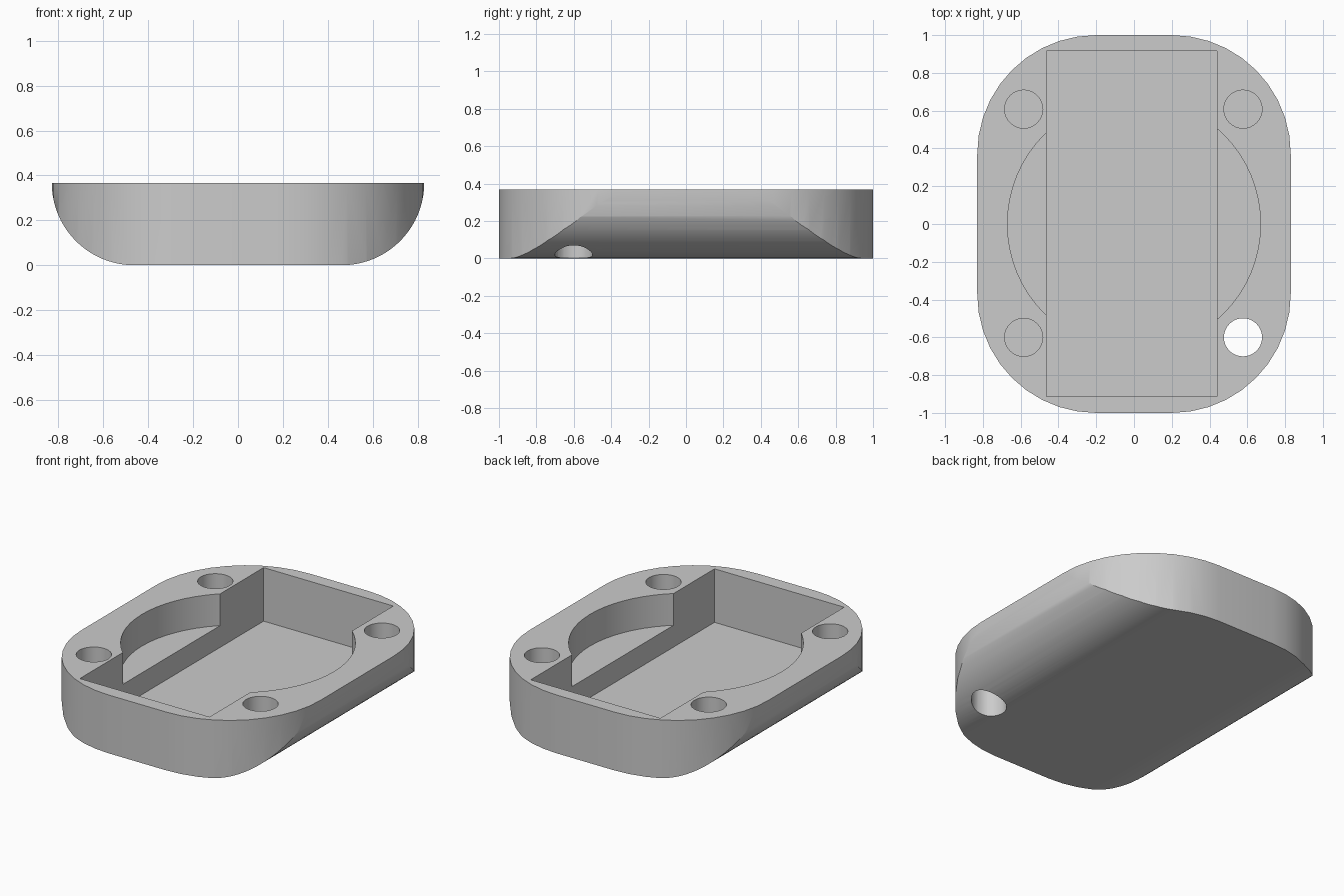
import bpy, bmesh
from math import sin, cos, pi, radians
from mathutils import Matrix, Vector

old = bpy.data.objects.get("Cube")
if old:
    bpy.data.objects.remove(old, do_unlink=True)

HEIGHT = 0.367
HALF_X, HALF_Y = 0.83, 1.0
CORNER = 0.63

grey = bpy.data.materials.new("plain grey")
grey.use_nodes = True
colour = (0.6, 0.6, 0.6, 1)
grey.diffuse_color = colour
grey.node_tree.nodes["Principled BSDF"].inputs["Base Color"].default_value = colour


def arc(cx, cy, radius, start, end, steps):
    return [(cx + radius * cos(radians(start + (end - start) * i / steps)),
             cy + radius * sin(radians(start + (end - start) * i / steps)))
            for i in range(steps + 1)]


def prism(name, points, offset):
    """Extrude a closed loop of 3D points along an offset."""
    bm = bmesh.new()
    face = bm.faces.new([bm.verts.new(p) for p in points])
    top = bmesh.ops.extrude_face_region(bm, geom=[face])["geom"]
    moved = [v for v in top if isinstance(v, bmesh.types.BMVert)]
    bmesh.ops.translate(bm, verts=moved, vec=Vector(offset))
    bmesh.ops.recalc_face_normals(bm, faces=bm.faces)
    mesh = bpy.data.meshes.new(name)
    bm.to_mesh(mesh)
    bm.free()
    mesh.materials.append(grey)
    obj = bpy.data.objects.new(name, mesh)
    bpy.context.collection.objects.link(obj)
    return obj


def upright(name, outline, bottom, top):
    return prism(name, [(x, y, bottom) for x, y in outline], (0, 0, top - bottom))


def carve(target, cutter, operation="DIFFERENCE"):
    cutter.hide_render = True
    mod = target.modifiers.new(cutter.name, "BOOLEAN")
    mod.operation, mod.solver, mod.object = operation, "EXACT", cutter
    bpy.ops.object.select_all(action="DESELECT")
    bpy.context.view_layer.objects.active = target
    target.select_set(True)
    bpy.ops.object.modifier_apply(modifier=mod.name)
    bpy.data.objects.remove(cutter, do_unlink=True)


# Body: rounded rectangle, seen from above
cx, cy = HALF_X - CORNER, HALF_Y - CORNER
outline = []
for i, (sx, sy) in enumerate([(1, 1), (-1, 1), (-1, -1), (1, -1)]):
    outline += arc(sx * cx, sy * cy, CORNER, 90 * i, 90 * i + 90, 10)
body = upright("housing_body", outline, 0, HEIGHT)

# Rounded lower side edges: trough profile running front to back
side = HALF_X - HEIGHT
profile = (arc(-side, HEIGHT, HEIGHT, 180, 270, 20) + arc(side, HEIGHT, HEIGHT, 270, 360, 20)
           + [(HALF_X, 0.6), (-HALF_X, 0.6)])
carve(body, prism("trough_profile", [(x, -1.2, z) for x, z in profile], (0, 2.4, 0)), "INTERSECT")

# Deep rectangular pocket and shallower round pocket
box = [(-0.463, -0.912), (0.44, -0.912), (0.44, 0.916), (-0.463, 0.916)]
carve(body, upright("round_pocket", arc(0, 0, 0.67, 0, 360, 64)[:-1], 0.167, 0.6))
carve(body, upright("deep_pocket", box, 0.03, 0.6))

# Corner holes: three blind, the front left one goes right through
for x in (-0.584, 0.577):
    for y in (-0.6, 0.608):
        bottom = -0.2 if x > 0 and y < 0 else 0.12
        carve(body, upright("corner_hole", arc(x, y, 0.101, 0, 360, 32)[:-1], bottom, 0.6))

bpy.ops.object.shade_smooth_by_angle(angle=radians(25))
